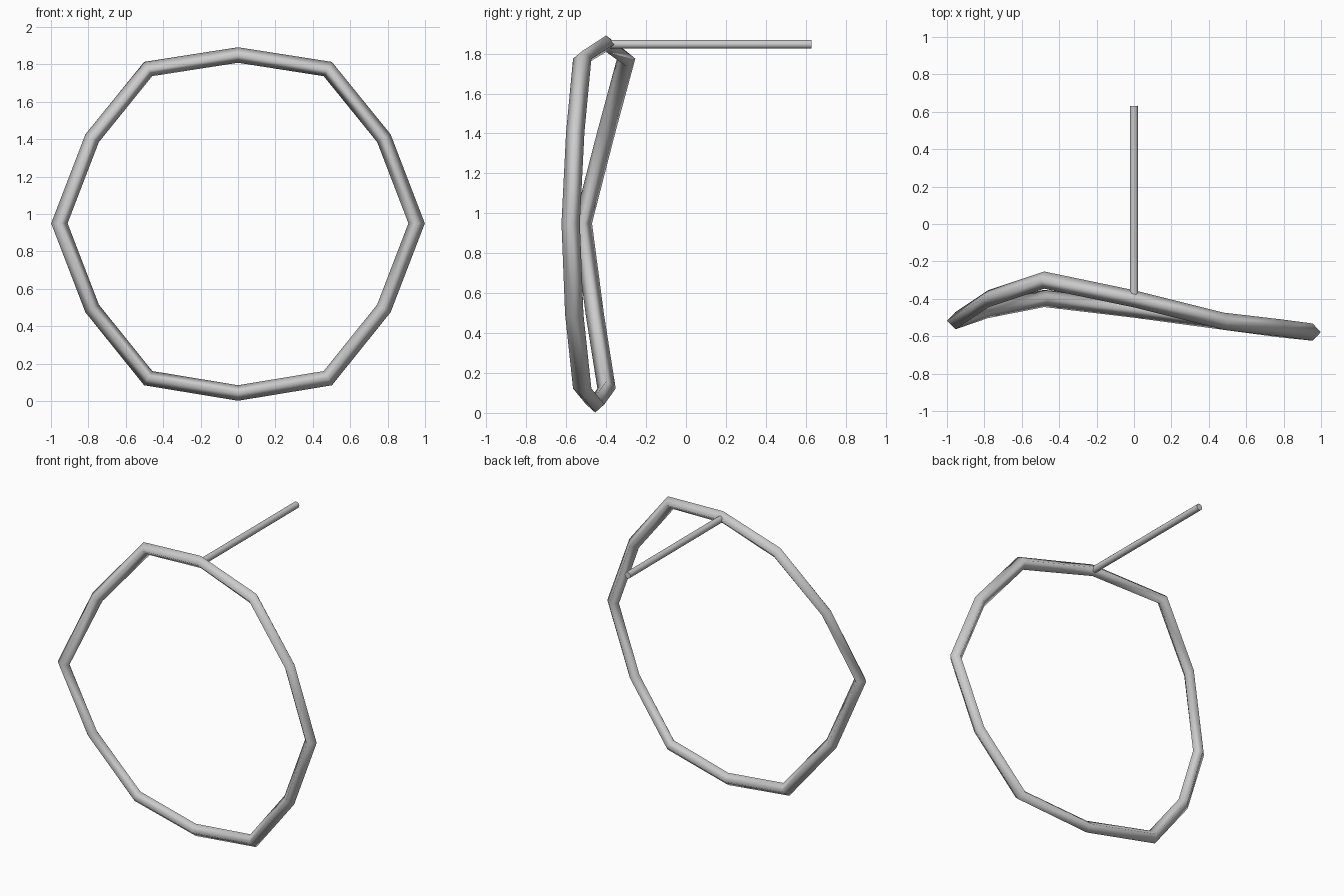
import bpy, bmesh, math
from mathutils import Vector

if "Cube" in bpy.data.objects:
    bpy.data.objects.remove(bpy.data.objects["Cube"])

# Bent hoop: 12 centre points (x, y, z), clockwise seen from the front
path = [Vector(p) for p in (
    (0, -0.40, 1.85), (0.48, -0.52, 1.775), (0.78, -0.555, 1.405),
    (0.955, -0.578, 0.95), (0.78, -0.56, 0.495), (0.48, -0.52, 0.122),
    (0, -0.455, 0.043), (-0.48, -0.398, 0.122), (-0.78, -0.457, 0.495),
    (-0.955, -0.517, 0.95), (-0.78, -0.40, 1.405), (-0.48, -0.30, 1.775))]
RADIAL, DEPTH = 0.041, 0.046


def add_object(name, bm):
    bmesh.ops.recalc_face_normals(bm, faces=bm.faces)
    mesh = bpy.data.meshes.new(name)
    bm.to_mesh(mesh)
    bm.free()
    obj = bpy.data.objects.new(name, mesh)
    bpy.context.collection.objects.link(obj)
    return obj


# Hoop: mitred diamond section at each corner, smooth shaded
bm = bmesh.new()
n = len(path)
rings = []
for i, p in enumerate(path):
    a = p - path[i - 1]
    b = path[(i + 1) % n] - p
    a.y = b.y = 0
    t = (a.normalized() + b.normalized()).normalized()
    out = Vector((-t.z, 0, t.x)) * (RADIAL / t.dot(a.normalized()))
    side = Vector((0, DEPTH, 0))
    rings.append([bm.verts.new(p + d) for d in (out, side, -out, -side)])
for i in range(n):
    r, s = rings[i], rings[(i + 1) % n]
    for k in range(4):
        m = (k + 1) % 4
        bm.faces.new((r[k], r[m], s[m], s[k])).smooth = True
add_object("hoop", bm)

# Support rod running straight back from the top of the hoop
bpy.ops.mesh.primitive_cylinder_add(
    vertices=12, radius=0.022, depth=1.01,
    location=(0, 0.125, 1.847), rotation=(math.pi / 2, 0, 0))
rod = bpy.context.object
rod.name = "support_rod"
bpy.ops.object.shade_smooth_by_angle(angle=math.radians(40))
